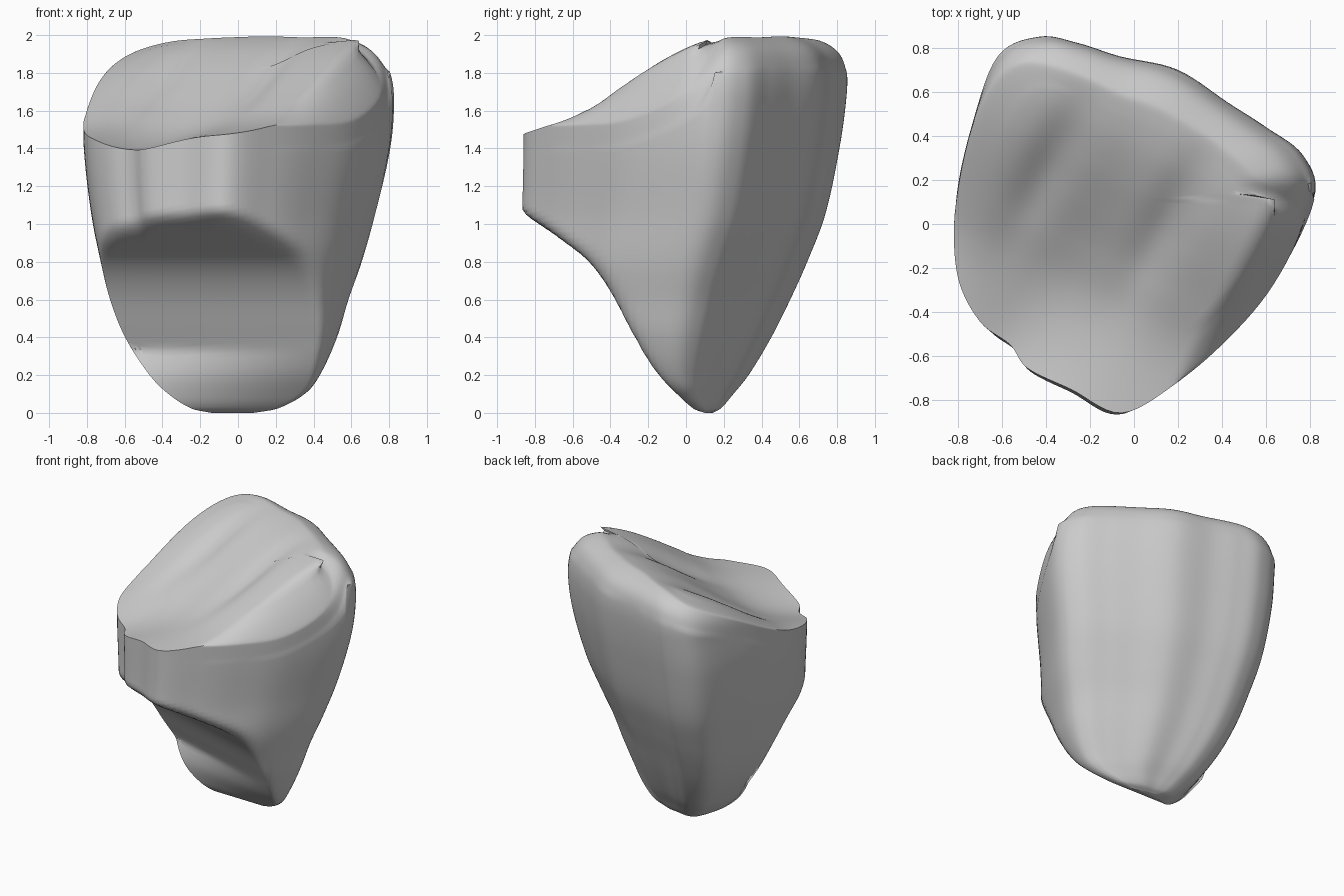
import bpy, bmesh, math
from mathutils import Vector

cube = bpy.data.objects.get("Cube")
if cube:
    bpy.data.objects.remove(cube, do_unlink=True)

COLUMNS, RINGS, CAP = 140, 72, 32

# Height, then left, right, front and back limits of the crown wall
LIMITS = [
    (0, -.14, .08, 0, .14), (.02, -.24, .2, -.1, .18),
    (.1, -.37, .35, -.4, .25), (.2, -.47, .43, -.62, .33),
    (.4, -.6, .52, -.8, .45), (.6, -.68, .58, -.88, .55),
    (.8, -.73, .65, -.9, .64), (1.05, -.78, .72, -.87, .735),
    (1.4, -.82, .8, -.86, .81), (1.65, -.82, .82, -.86, .845),
    (1.8, -.81, .8, -.86, .85), (1.9, -.75, .74, -.82, .82),
    (1.96, -.66, .66, -.7, .74), (2.02, -.45, .45, -.5, .55)]

# Outline of the crown seen from above
OUTLINE = [
    (.82, .12), (.77, .32), (.6, .45), (.43, .56), (.2, .71), (-.06, .77),
    (-.25, .83), (-.43, .86), (-.62, .77), (-.74, .45), (-.81, .1),
    (-.8, -.22), (-.7, -.43), (-.56, -.54), (-.48, -.65), (-.28, -.75),
    (-.05, -.86), (.2, -.72), (.42, -.53), (.64, -.27)]

# Height and depth of the hollow under the front ledge
HOLLOW = [(0, .1), (.02, .04), (.1, -.05), (.22, -.15), (.42, -.26),
          (.66, -.4), (.81, -.54), (.92, -.73), (1, -.9), (1.06, -1.06),
          (1.2, -1.5)]

# Height of the sloping top along the front-to-back axis
SLOPE = [(-1, 1.46), (-.8, 1.48), (-.55, 1.53), (-.38, 1.59), (-.2, 1.69),
         (0, 1.81), (.17, 1.9), (.35, 1.97), (.55, 2.01), (.75, 2), (1, 1.97)]


def hermite(table, t):
    """Smooth interpolation of the table's rows by their first entry."""
    last = len(table) - 1
    t = min(max(t, table[0][0]), table[-1][0])
    i = next(k for k in range(last) if t <= table[k + 1][0])

    def slope(k, c):
        a, b = table[max(k - 1, 0)], table[min(k + 1, last)]
        return (b[c] - a[c]) / (b[0] - a[0])

    p, q = table[i], table[i + 1]
    h = q[0] - p[0]
    s = (t - p[0]) / h
    ease = s * s * (3 - 2 * s)
    return [p[c] + (q[c] - p[c]) * ease
            + h * s * (1 - s) * ((1 - s) * slope(i, c) - s * slope(i + 1, c))
            for c in range(1, len(p))]


def closed_curve(points, t):
    """Closed smooth curve through the points, t from 0 to 1."""
    n = len(points)
    i, s = int(t * n), t * n % 1
    a, b, c, d = (Vector(points[(i + k) % n]) for k in (-1, 0, 1, 2))
    return b + s / 2 * (c - a + s * (2 * a - 5 * b + 4 * c - d
                                     + s * (3 * (b - c) + d - a)))


def bump(t, centre, width):
    return math.exp(-((t - centre) / width) ** 2)


def axes(x, y):
    """Distance along and across the turned crown."""
    return .45 * x + .89 * y, .89 * x - .45 * y


def top_height(x, y):
    """Sloping top with falling sides, a shallow dish and two grooves."""
    along, across = axes(x, y)
    z = hermite(SLOPE, along)[0]
    z -= .3 * max(0, -across - .35) ** 2 + 6 * max(0, across - .48) ** 2
    z -= .09 * bump(along, -.2, .5) * bump(across, -.2, .42)
    z -= .07 * bump(along, -.8, .4) * bump(across, -.25, .3)
    for groove in (-.46, .13):
        z -= .05 * bump(along, .05, .32) * bump(across, groove, .11)
    return min(z, 2.01)


def side_point(column, z):
    """Point on the wall, pushed back where the hollow cuts into it."""
    x0, x1, y0, y1 = hermite(LIMITS, z)
    p = closed_curve(OUTLINE, column / COLUMNS)
    x = (x0 + x1 + p.x / .82 * (x1 - x0)) / 2
    y = (y0 + y1 + p.y / .86 * (y1 - y0)) / 2
    cut = hermite(HOLLOW, z)[0] + .3 * (.35 - x) * min(1, 3 * z)
    blend = .02 + .13 * min(z, 1)
    overlap = max(0, blend - abs(y - cut))
    return Vector((x, max(y, cut) + overlap ** 2 / (4 * blend), z))


def rim_height(column):
    low, high = .9, 2.02
    for _ in range(24):
        mid = (low + high) / 2
        p = side_point(column, mid)
        if mid < top_height(p.x, p.y):
            low = mid
        else:
            high = mid
    return low


bm = bmesh.new()
heights = [rim_height(c) for c in range(COLUMNS)]

# Walls from the tip up to the rim
rings = []
for r in range(RINGS + 1):
    t = .5 - .5 * math.cos(math.pi * r / RINGS)
    rings.append([bm.verts.new(side_point(c, heights[c] * t))
                  for c in range(COLUMNS)])

# Dished top inside the rim
rim = [v.co.copy() for v in rings[-1]]
centre = Vector((-.05, .1, 0))
for r in range(1, CAP):
    ring = []
    for p in rim:
        q = p.lerp(centre, r / CAP)
        ring.append(bm.verts.new((q.x, q.y, top_height(q.x, q.y))))
    rings.append(ring)

for lower, upper in zip(rings, rings[1:]):
    for c in range(COLUMNS):
        d = (c + 1) % COLUMNS
        bm.faces.new((lower[c], lower[d], upper[d], upper[c]))
bm.faces.new(rings[0][::-1])
bm.faces.new(rings[-1])

# Round the rim everywhere except along the front ledge
soft = []
for ring in rings[RINGS - 13:RINGS + 6]:
    for v in ring:
        along, across = axes(v.co.x, v.co.y)
        if along > -.33 or across > .5:
            soft.append(v)
for _ in range(12):
    bmesh.ops.smooth_vert(bm, verts=soft, factor=.5,
                          use_axis_x=True, use_axis_y=True, use_axis_z=True)
bmesh.ops.recalc_face_normals(bm, faces=bm.faces)

mesh = bpy.data.meshes.new("tooth_crown")
bm.to_mesh(mesh)
bm.free()
crown = bpy.data.objects.new("tooth_crown", mesh)
bpy.context.collection.objects.link(crown)

# Plain grey material
grey = bpy.data.materials.new("grey")
grey.use_nodes = True
colour = (.6, .6, .6, 1)
grey.diffuse_color = colour
grey.node_tree.nodes["Principled BSDF"].inputs["Base Color"].default_value = colour
mesh.materials.append(grey)

bpy.context.view_layer.objects.active = crown
crown.select_set(True)
bpy.ops.object.shade_smooth_by_angle(angle=math.radians(40))
